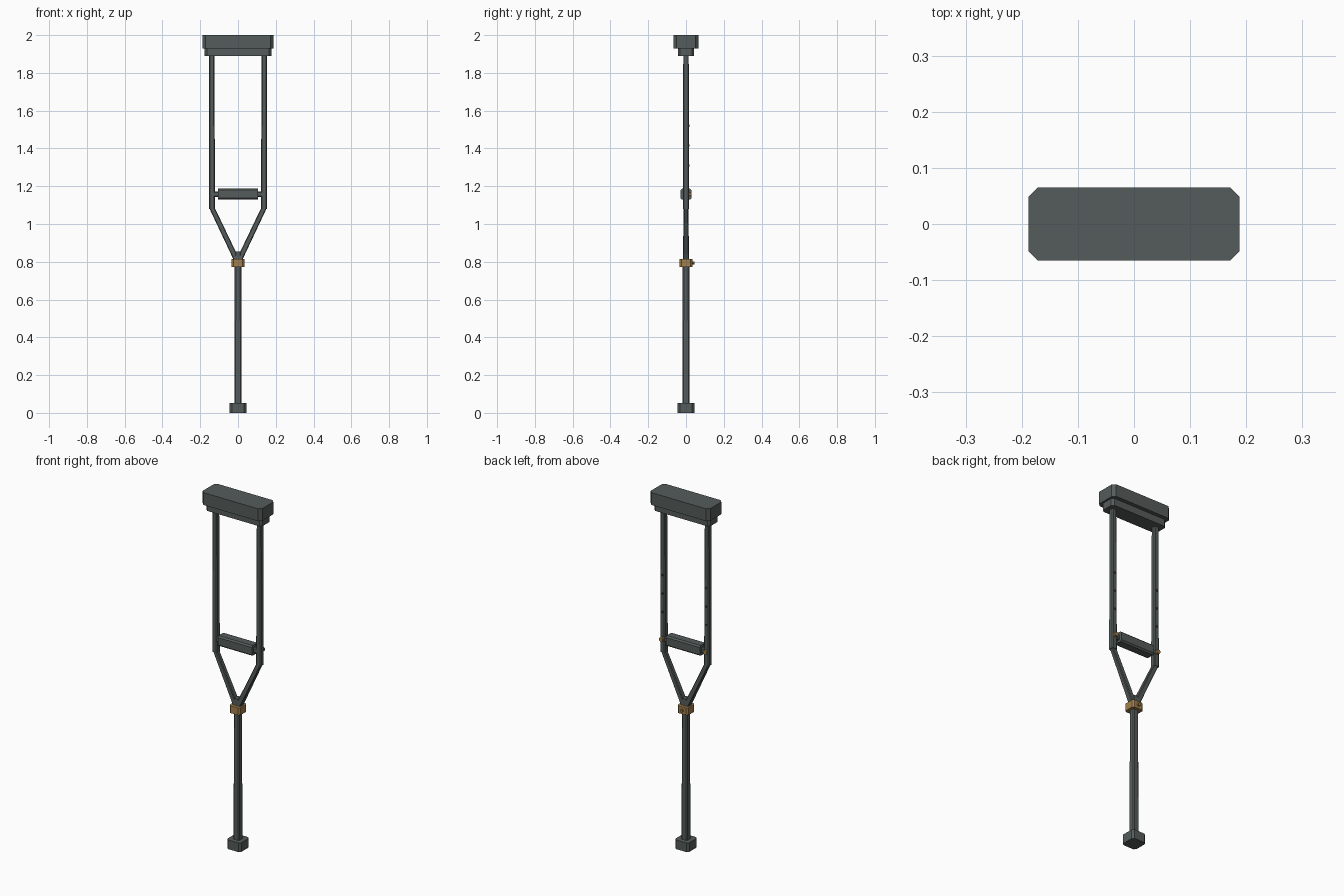
import bpy, bmesh
from mathutils import Vector

if "Cube" in bpy.data.objects:
    bpy.data.objects.remove(bpy.data.objects["Cube"])


def material(name, rgb):
    m = bpy.data.materials.new(name)
    m.diffuse_color = (*rgb, 1)
    m.use_nodes = True
    m.node_tree.nodes["Principled BSDF"].inputs["Base Color"].default_value = m.diffuse_color
    return m


GREY = material("dark grey", (0.09, 0.107, 0.104))
BRASS = material("brass", (0.36, 0.215, 0.075))
BLACK = material("near black", (0.03, 0.035, 0.035))


def bar(name, start, end, size0, size1, chamfer, mat):
    """Chamfered rectangular bar; sizes are half extents across the axis."""
    a, b = Vector(start), Vector(end)
    d = (b - a).normalized()
    if abs(d.y) > 0.9:
        u, v = Vector((1, 0, 0)), Vector((0, 0, 1))
    else:
        v = Vector((0, 1, 0))
        u = v.cross(d).normalized()
    bm = bmesh.new()
    rings = []
    for p, (w, h) in ((a, size0), (b, size1)):
        c = chamfer
        outline = [(w, c - h), (w, h - c), (w - c, h), (c - w, h),
                   (-w, h - c), (-w, c - h), (c - w, -h), (w - c, -h)]
        rings.append([bm.verts.new(p + u * s + v * t) for s, t in outline])
    for i in range(8):
        j = (i + 1) % 8
        bm.faces.new((rings[0][i], rings[0][j], rings[1][j], rings[1][i]))
    bm.faces.new(rings[0])
    bm.faces.new(rings[1])
    bmesh.ops.recalc_face_normals(bm, faces=bm.faces)
    mesh = bpy.data.meshes.new(name)
    bm.to_mesh(mesh)
    bm.free()
    mesh.materials.append(mat)
    ob = bpy.data.objects.new(name, mesh)
    bpy.context.collection.objects.link(ob)
    return ob


def upright(name, z0, z1, w, h, chamfer, mat=GREY):
    return bar(name, (0, 0, z0), (0, 0, z1), (w, h), (w, h), chamfer, mat)


# Foot, lower pole and brass collar
upright("rubber_foot", 0, 0.052, 0.044, 0.044, 0.011)
bar("lower_pole", (0, 0, 0.05), (0, 0, 0.855),
    (0.019, 0.019), (0.017, 0.017), 0.006, GREY)
upright("collar", 0.773, 0.815, 0.034, 0.034, 0.009, BRASS)
bar("collar_screw", (0, 0.033, 0.794), (0, 0.044, 0.794),
    (0.008, 0.008), (0.008, 0.008), 0.004, BRASS)

# Underarm pad on its base plate
upright("pad_base", 1.89, 1.932, 0.177, 0.043, 0.012)
upright("underarm_pad", 1.93, 2.0, 0.188, 0.065, 0.016)

# Hand grip
bar("hand_grip", (-0.107, 0, 1.158), (0.107, 0, 1.158),
    (0.029, 0.029), (0.029, 0.029), 0.008, GREY)

# Mirrored side frame: post, fork arm, grip peg, bolt and adjustment holes
for side, s in (("left", -1), ("right", 1)):
    bar(side + "_post", (s * 0.138, 0, 1.08), (s * 0.139, 0, 1.895),
        (0.0165, 0.0155), (0.014, 0.0145), 0.005, GREY)
    bar(side + "_fork_arm", (s * 0.008, 0, 0.812), (s * 0.139, 0, 1.088),
        (0.0145, 0.0165), (0.0135, 0.012), 0.004, GREY)
    bar(side + "_grip_peg", (s * 0.1, 0, 1.158), (s * 0.13, 0, 1.158),
        (0.015, 0.015), (0.015, 0.015), 0.005, GREY)
    bar(side + "_grip_bolt", (s * 0.138, 0.01, 1.158), (s * 0.138, 0.029, 1.158),
        (0.011, 0.011), (0.011, 0.011), 0.005, BRASS)
    for i in range(3):
        z = 1.31 + i * 0.105
        bar(f"{side}_hole_{i + 1}", (s * 0.138, 0.012, z), (s * 0.138, 0.0185, z),
            (0.006, 0.006), (0.006, 0.006), 0.003, BLACK)
